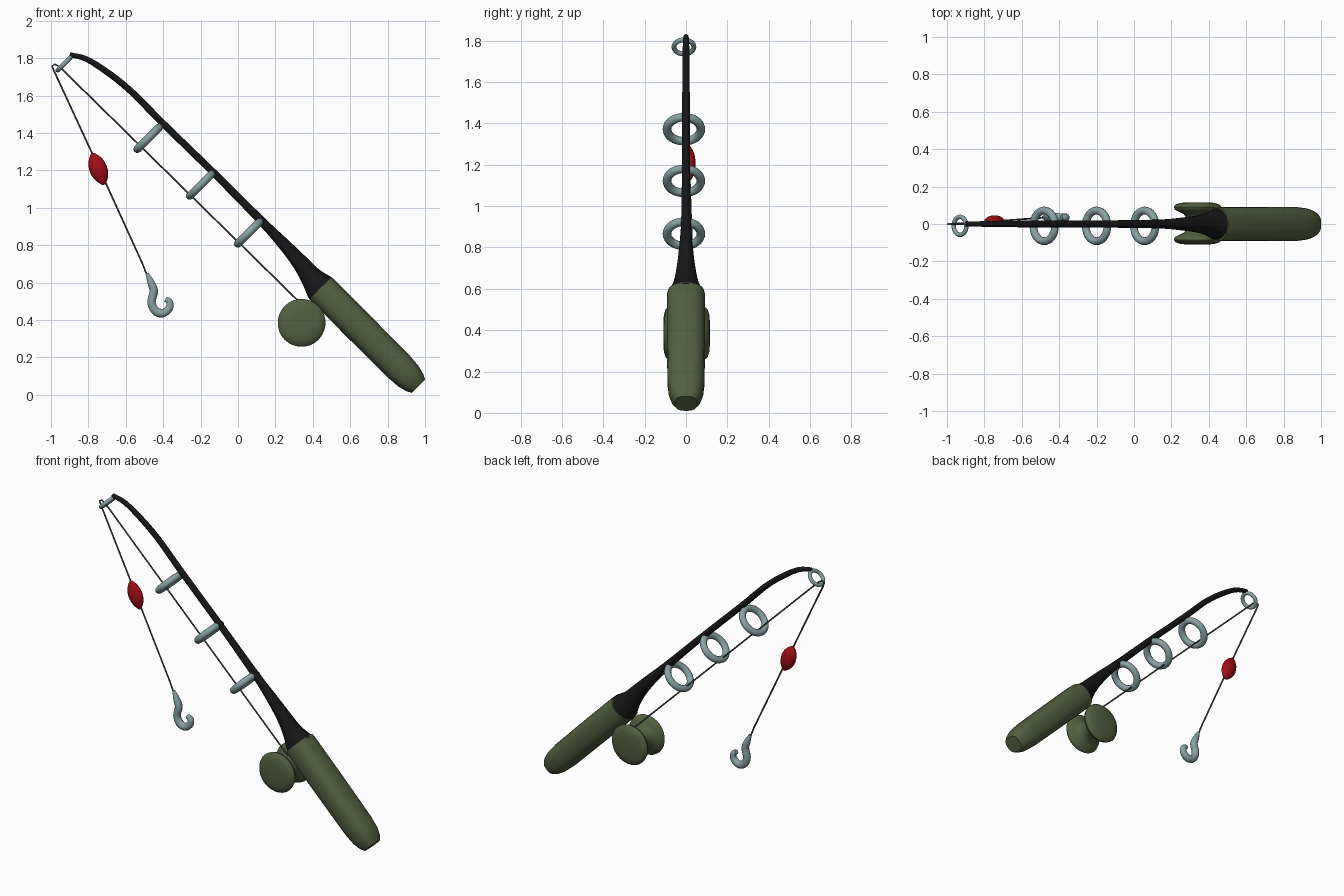
import bpy, bmesh
from math import cos, sin, pi, copysign
from mathutils import Vector

if "Cube" in bpy.data.objects:
    bpy.data.objects.remove(bpy.data.objects["Cube"])


def material(name, rgb):
    m = bpy.data.materials.new(name)
    m.diffuse_color = (*rgb, 1)
    m.use_nodes = True
    m.node_tree.nodes["Principled BSDF"].inputs["Base Color"].default_value = m.diffuse_color
    return m


BLACK = material("black", (0.008, 0.008, 0.009))
GREEN = material("olive", (0.085, 0.115, 0.05))
STEEL = material("steel", (0.25, 0.36, 0.37))
RED = material("red", (0.35, 0.005, 0.008))
CORD = material("cord", (0.10, 0.10, 0.10))


def finish(ob, mat, angle=40):
    ob.data.materials.append(mat)
    bpy.ops.object.select_all(action='DESELECT')
    ob.select_set(True)
    bpy.context.view_layer.objects.active = ob
    bpy.ops.object.shade_smooth_by_angle(angle=angle * pi / 180)


def smooth_path(rows, steps):
    """Catmull-Rom through rows of (x, y, z, radius)."""
    rows = [Vector(r) for r in rows]
    p = [2 * rows[0] - rows[1]] + rows + [2 * rows[-1] - rows[-2]]
    out = []
    for i in range(1, len(p) - 2):
        a, b, c, d = p[i - 1:i + 3]
        for k in range(steps):
            t = k / steps
            out.append(0.5 * (2 * b + (c - a) * t + (2 * a - 5 * b + 4 * c - d) * t**2
                              + (3 * b - a - 3 * c + d) * t**3))
    return out + [rows[-1]]


def sweep(name, rows, mat, sides=16, steps=1, ref=(0, 1, 0), wide=1.0, power=2.0, angle=40):
    """Sweep a (super)ellipse along rows of (x, y, z, radius)."""
    rows = smooth_path(rows, steps) if steps > 1 else [Vector(r) for r in rows]
    pts = [r.to_3d() for r in rows]
    bm = bmesh.new()
    rings = []
    for i, p in enumerate(pts):
        t = (pts[min(i + 1, len(pts) - 1)] - pts[max(i - 1, 0)]).normalized()
        n = t.cross(Vector(ref)).normalized()
        b = n.cross(t)
        ring = []
        for k in range(sides):
            a = 2 * pi * (k + 0.5) / sides
            u, v = (copysign(abs(f)**(2 / power), f) for f in (cos(a), sin(a)))
            ring.append(bm.verts.new(p + rows[i][3] * (u * n + wide * v * b)))
        rings.append(ring)
    for r0, r1 in zip(rings, rings[1:]):
        for k in range(sides):
            j = (k + 1) % sides
            bm.faces.new((r0[k], r0[j], r1[j], r1[k]))
    bm.faces.new(rings[0])
    bm.faces.new(rings[-1])
    bmesh.ops.recalc_face_normals(bm, faces=bm.faces)
    me = bpy.data.meshes.new(name)
    bm.to_mesh(me)
    bm.free()
    ob = bpy.data.objects.new(name, me)
    bpy.context.collection.objects.link(ob)
    finish(ob, mat, angle)
    return ob


# Handle: rounded-square grip with a tapered butt
start, along = Vector((0.44, 0, 0.572)), Vector((0.706, 0, -0.708))
sweep("handle", [(*(start + along * s), r) for s, r in
                 ((0, 0.083), (0.02, 0.085), (0.3, 0.085), (0.6, 0.083),
                  (0.67, 0.077), (0.715, 0.065), (0.744, 0.05))],
      GREEN, sides=24, wide=1.09, power=2.6)

# Rod: flared base thinning to a drooping tip
sweep("rod", [(0.45, 0, 0.562, 0.085), (0.435, 0, 0.578, 0.083), (0.39, 0, 0.632, 0.06),
              (0.333, 0, 0.706, 0.045), (0.253, 0, 0.797, 0.034), (0.13, 0, 0.925, 0.024),
              (-0.13, 0, 1.187, 0.02), (-0.40, 0, 1.45, 0.019), (-0.575, 0, 1.626, 0.018),
              (-0.71, 0, 1.733, 0.017), (-0.815, 0, 1.797, 0.015), (-0.9, 0, 1.819, 0.013)],
      BLACK, sides=16, steps=4)

# Line guides along the underside of the rod
for i, (x, z, big, small) in enumerate(((0.057, 0.866, 0.082, 0.021), (-0.20, 1.122, 0.082, 0.021),
                                        (-0.48, 1.372, 0.082, 0.021), (-0.93, 1.77, 0.048, 0.012))):
    bpy.ops.mesh.primitive_torus_add(major_radius=big, minor_radius=small, major_segments=32,
                                     minor_segments=12, location=(x, -0.01, z),
                                     rotation=(0, -pi / 4, 0))
    ob = bpy.context.object
    ob.name = f"line_guide_{i + 1}"
    finish(ob, STEEL, 60)

# Reel: spool with two thick flanges
half = ((0.113, 0.05), (0.110, 0.09), (0.101, 0.118), (0.088, 0.128), (0.074, 0.123),
        (0.062, 0.1), (0.05, 0.075), (0.03, 0.06))
spool = [(-y, r) for y, r in half] + [(0, 0.056)] + [(y, r) for y, r in reversed(half)]
sweep("reel", [(0.34, y + 0.003, 0.385, r) for y, r in spool], GREEN, sides=28, ref=(1, 0, 0), angle=50)

# Fishing line: reel to tip ring, then down to the hook
sweep("fishing_line", [(x, y, z, 0.005) for x, y, z in
                       ((0.36, 0, 0.465), (-0.955, 0, 1.755), (-0.98, 0, 1.768), (-0.994, 0, 1.758),
                        (-0.985, 0, 1.735), (-0.74, 0.015, 1.205), (-0.51, 0.032, 0.70),
                        (-0.475, 0.035, 0.61))], CORD, sides=8)

# Bobber: pointed float on the hanging line
mid, axis = Vector((-0.747, 0.015, 1.208)), Vector((0.36, 0.02, -0.93)).normalized()
sweep("bobber", [(*(mid + axis * s), r) for s, r in
                 ((-0.09, 0.008), (-0.07, 0.026), (-0.04, 0.042), (0, 0.049),
                  (0.04, 0.042), (0.07, 0.026), (0.09, 0.008))],
      RED, sides=16, steps=2, wide=0.65)

# Hook
sweep("hook", [(x, 0.035, z, r) for x, z, r in
               ((-0.487, 0.65, 0.008), (-0.465, 0.60, 0.02), (-0.450, 0.556, 0.023),
                (-0.460, 0.513, 0.023), (-0.460, 0.481, 0.023), (-0.438, 0.446, 0.024),
                (-0.40, 0.437, 0.023), (-0.367, 0.465, 0.021), (-0.367, 0.497, 0.019),
                (-0.388, 0.512, 0.014))], STEEL, sides=12, steps=4)
